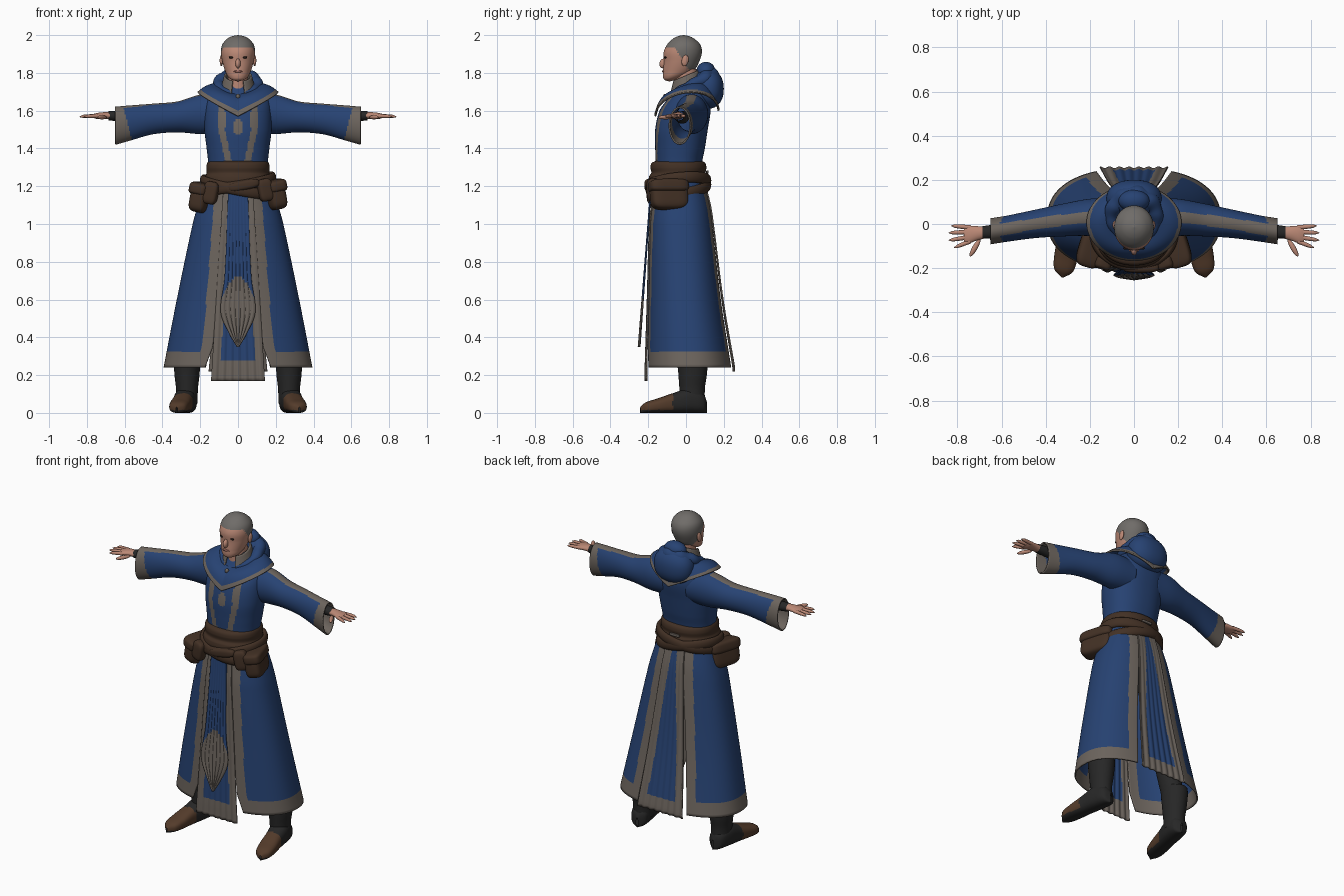
import bpy, bmesh
from math import sin, cos, asin, pi
from mathutils import Vector, Euler

old = bpy.data.objects.get("Cube")
if old:
    bpy.data.objects.remove(old)


def material(name, r, g, b):
    m = bpy.data.materials.new(name)
    m.use_nodes = True
    m.diffuse_color = (r, g, b, 1)
    bsdf = next(n for n in m.node_tree.nodes if n.type == 'BSDF_PRINCIPLED')
    bsdf.inputs["Base Color"].default_value = (r, g, b, 1)
    bsdf.inputs["Roughness"].default_value = 0.8
    return m


BLUE = material("robe blue", .02, .055, .17)
GREY = material("trim grey", .15, .128, .11)
BROWN = material("belt leather", .055, .03, .018)
SKIN = material("skin", .5, .25, .18)
HAIR = material("cropped hair", .16, .15, .14)
BLACK = material("boot black", .02, .02, .02)
TOE = material("toe leather", .09, .045, .024)
EYE = material("eye dark", .02, .012, .01)
LIP = material("lip", .38, .16, .13)


# ---------- helpers ----------
def power(v, p):
    return abs(v) ** p * (1 if v >= 0 else -1)


def mix(a, b, t):
    return a + (b - a) * t


def spline(rows):
    """Smooth lookup of the remaining columns from the first one."""
    def at(s):
        s = min(max(s, rows[0][0]), rows[-1][0])
        i = max(k for k in range(len(rows) - 1) if rows[k][0] <= s)
        a, b = rows[i], rows[i + 1]
        p, n = rows[max(i - 1, 0)], rows[min(i + 2, len(rows) - 1)]
        h = b[0] - a[0]
        t = (s - a[0]) / h
        out = []
        for j in range(1, len(a)):
            m = (b[j] - p[j]) / (b[0] - p[0]) * h
            k = (n[j] - a[j]) / (n[0] - a[0]) * h
            d = b[j] - a[j]
            out.append(a[j] + t * (m + t * (3 * d - 2 * m - k + t * (m + k - 2 * d))))
        return out
    return at


def surface(name, fn, nu, nv, mats, paint=None, thick=0):
    """Grid surface from fn(u, v); coincident edges are welded."""
    bm = bmesh.new()
    grid = [[bm.verts.new(fn(i / nu, j / nv)) for i in range(nu + 1)] for j in range(nv + 1)]
    for j in range(nv):
        for i in range(nu):
            f = bm.faces.new((grid[j][i], grid[j][i + 1], grid[j + 1][i + 1], grid[j + 1][i]))
            if paint:
                f.material_index = int(paint(f.calc_center_median()))
    bmesh.ops.remove_doubles(bm, verts=bm.verts, dist=.00005)
    bmesh.ops.recalc_face_normals(bm, faces=bm.faces)
    me = bpy.data.meshes.new(name)
    bm.to_mesh(me)
    bm.free()
    for m in mats:
        me.materials.append(m)
    me.shade_smooth()
    ob = bpy.data.objects.new(name, me)
    bpy.context.collection.objects.link(ob)
    if thick:
        mod = ob.modifiers.new("thickness", 'SOLIDIFY')
        mod.thickness, mod.offset = thick, 0
    return ob


def upright(name, rows, mats, paint=None, nu=64, nv=50, p=1.0, shift=0, s=1):
    """Loft along z; rows are z, half width, front y, back y."""
    at, lo, hi = spline(rows), rows[0][0], rows[-1][0]

    def fn(u, v):
        z, t = mix(lo, hi, v), 2 * pi * u
        w, f, b = at(z)[:3]
        x = shift(z) if shift else 0
        return s * (x + w * power(sin(t), p)), (f + b) / 2 - (b - f) / 2 * power(cos(t), p), z
    return surface(name, fn, nu, nv, mats, paint)


def sideways(name, rows, s, mats, paint=None, nu=48, nv=50, thick=0):
    """Loft along x; rows are x, centre y, centre z, radius y, radius z."""
    at, lo, hi = spline(rows), rows[0][0], rows[-1][0]

    def fn(u, v):
        x, t = mix(lo, hi, v), 2 * pi * u
        y, z, ry, rz = at(x)
        return s * x, y + ry * sin(t), z + rz * cos(t)
    return surface(name, fn, nu, nv, mats, paint, thick)


def blob(name, loc, size, mat, p=1.0, rot=(0, 0, 0), n=24):
    """Ellipsoid, or a rounded box for small p."""
    e = Euler(rot).to_matrix()

    def fn(u, v):
        a, b = 2 * pi * u, pi * (v - .5)
        c = power(cos(b), p)
        return e @ Vector((size[0] * c * power(cos(a), p), size[1] * c * power(sin(a), p),
                           size[2] * power(sin(b), p))) + Vector(loc)
    return surface(name, fn, n * 2, n, [mat])


# ---------- head ----------
upright("head", [(1.755, .001, -.09, -.085), (1.762, .03, -.113, -.06), (1.78, .053, -.122, -.01),
                 (1.81, .068, -.122, .04), (1.86, .083, -.118, .07), (1.91, .09, -.118, .084),
                 (1.95, .083, -.1, .075), (1.98, .058, -.07, .045), (1.995, .03, -.04, .015),
                 (2, .0005, -.015, -.014)], [SKIN, HAIR],
        lambda c: c.z > 1.935 - max(0, c.y + .06) * 1.6, nv=80)
upright("neck", [(1.64, .06, -.06, .06), (1.82, .052, -.065, .06)], [SKIN], nv=8)
blob("nose", (0, -.12, 1.85), (.014, .021, .026), SKIN, rot=(-.25, 0, 0), n=12)
blob("mouth", (0, -.12, 1.808), (.024, .007, .006), LIP, n=10)
for s, side in ((1, "left"), (-1, "right")):
    blob(side + "_eye", (s * .036, -.109, 1.882), (.013, .007, .006), EYE, n=10)
    blob(side + "_ear", (s * .088, -.005, 1.865), (.009, .018, .03), SKIN, rot=(-.2, 0, 0), n=12)


# ---------- bodice ----------
def bodice_paint(c):
    if c.y > -.05:
        return 0
    inner = mix(.035, .068, min(1, (c.z - 1.34) / .15))
    return inner < abs(c.x) < inner + .034 or (c.x / .028) ** 2 + ((c.z - 1.515) / .04) ** 2 < 1


upright("bodice", [(1.18, .16, -.16, .09), (1.32, .158, -.16, .085), (1.4, .166, -.163, .1),
                   (1.5, .178, -.163, .115), (1.6, .178, -.14, .13), (1.66, .165, -.1, .12),
                   (1.72, .11, -.06, .09), (1.77, .06, -.04, .06)],
        [BLUE, GREY], bodice_paint, nu=120, nv=80, p=.88)

# ---------- arms ----------
SLEEVE = [(.08, .025, 1.58, .09, .1), (.2, .03, 1.58, .08, .1), (.32, .018, 1.567, .07, .078),
          (.45, 0, 1.556, .06, .077), (.58, -.022, 1.533, .055, .09), (.65, -.033, 1.52, .055, .097)]
sleeve_at = spline(SLEEVE)


def sleeve_paint(c):
    y, z, ry, rz = sleeve_at(abs(c.x))
    stripe = c.z > z and abs(c.y - y) < .024 and abs(c.x) > .2
    return stripe or abs(c.x) > .585 + (c.z - z) * .25


FINGERS = (("index", -.078, .815, -.107), ("middle", -.058, .84, -.074),
           ("ring", -.036, .84, -.04), ("little", -.016, .828, -.008))
for s, side in ((1, "left"), (-1, "right")):
    sideways(side + "_sleeve", SLEEVE, s, [BLUE, GREY], sleeve_paint, 80, 80, .008)
    sideways(side + "_wristband", [(.5, -.02, 1.565, .036, .034), (.66, -.036, 1.572, .03, .026),
                                   (.685, -.038, 1.573, .028, .024)], s, [BLACK], nv=16)
    sideways(side + "_palm", [(.66, -.038, 1.573, .024, .02), (.71, -.042, 1.574, .032, .018),
                              (.75, -.048, 1.572, .04, .015), (.77, -.048, 1.572, .034, .009)],
             s, [SKIN], nv=16)
    for finger, y, x, tip in FINGERS:
        sideways(side + "_" + finger + "_finger",
                 [(.74, y, 1.572, .011, .011), (mix(.74, x, .8), mix(y, tip, .8), 1.57, .008, .008),
                  (x, tip, 1.567, .001, .001)], s, [SKIN], nu=12, nv=12)
    blob(side + "_thumb", (s * .72, -.107, 1.565), (.046, .012, .011), SKIN, rot=(0, 0, -s * 1.05), n=12)


# ---------- mantle, collar and hood ----------
def mantle(u, v):
    t = 2 * pi * u
    back = (1 - cos(t)) / 2
    wide = abs(sin(t))
    rim = Vector((.212 * sin(t), .005 - .168 * cos(t), mix(1.57, 1.6, back) + .11 * wide))
    top = Vector((.078 * sin(t), -.075 * cos(t), mix(1.685, 1.77, back)))
    out = Vector((sin(t) * .4, -cos(t) * .6, .8))
    return rim.lerp(top, v) + out * .022 * sin(pi * v)


def mantle_paint(c):
    wide = min(1, abs(c.x) / .212)
    back = max(0, min(1, (c.y + .16) / .33))
    return c.z < mix(1.598, 1.622, back) + .105 * wide and (c.x / .186) ** 2 + (c.y / .142) ** 2 > 1


surface("shoulder_mantle", mantle, 120, 36, [BLUE, GREY], mantle_paint, .01)


def collar(u, v):
    t = mix(.42, 2 * pi - .42, u)
    back = (1 - cos(t)) / 2
    r = mix(.088, .068, v)
    return r * sin(t), -r * cos(t), mix(mix(1.68, 1.74, back), mix(1.755, 1.815, back), v)


surface("collar", collar, 48, 8, [GREY], thick=.01)


def hood_roll(u, v):
    t, a = mix(.35, 2 * pi - .35, u), 2 * pi * v
    back = (1 - cos(t)) / 2
    r = mix(.018, .044, back) * (1 + .08 * sin(9 * t))
    d = .1 + r * cos(a)
    return d * sin(t), .03 - d * cos(t), mix(1.69, 1.785, back) + r * sin(a)


surface("hood_roll", hood_roll, 72, 20, [BLUE])
blob("hood_drape", (0, .115, 1.715), (.125, .085, .105), BLUE, .9)
blob("hood_fold", (0, .105, 1.81), (.07, .05, .048), BLUE, rot=(.3, 0, 0))
blob("throat_clasp", (0, -.11, 1.675), (.012, .012, .014), GREY, n=10)

# ---------- skirt ----------
skirt_shape = spline([(.24, .39, -.21, .25), (.6, .32, -.2, .19), (1, .236, -.19, .14),
                      (1.1, .208, -.18, .125), (1.24, .165, -.165, .09)])
front_edge = spline([(.24, .175), (.3, .152), (.36, .132), (1.24, .06)])
back_edge = spline([(.24, .17), (1.24, .05)])


def skirt_panel(s):
    def fn(u, v):
        z = mix(.24, 1.24, v)
        w, f, b = skirt_shape(z)
        start = asin((front_edge(z)[0] / w) ** (1 / .85))
        end = pi - asin((back_edge(z)[0] / w) ** (1 / .85))
        t = mix(start, end, u)
        return s * w * power(sin(t), .85), (f + b) / 2 - (b - f) / 2 * power(cos(t), .85), z
    return fn


def skirt_paint(c):
    edge = (front_edge if c.y < 0 else back_edge)(c.z)[0]
    return c.z < .325 or abs(c.x) < edge + .056


for s, side in ((1, "left"), (-1, "right")):
    surface(side + "_skirt", skirt_panel(s), 100, 60, [BLUE, GREY], skirt_paint, .008)


def strip(name, low, high, width, depth, paint):
    """Hanging cloth strip with a width and a y that depend on height."""
    def fn(u, v):
        z = mix(low, high, v)
        x = width(z) * (2 * u - 1)
        return x, depth(z) + .004 * cos(14 * pi * u) * (1 - v), z
    surface(name, fn, 48, 60, [BLUE, GREY], paint, .007)


front_width = spline([(.17, .142), (1.24, .075)])
strip("front_panel", .17, 1.24, lambda z: front_width(z)[0], lambda z: skirt_shape(z)[1] - .002,
      lambda c: c.z < .27 or abs(c.x) > front_width(c.z)[0] - .045)
back_width = spline([(.22, .155), (1.24, .06)])
strip("back_panel", .22, 1.24, lambda z: back_width(z)[0], lambda z: skirt_shape(z)[2] + .003,
      lambda c: c.z < .31 or abs(c.x) > back_width(c.z)[0] - .05)
tabard_width = spline([(.35, .003), (.42, .045), (.5, .083), (.56, .092), (.72, .07), (1.24, .05)])
strip("tabard", .35, 1.24, lambda z: tabard_width(z)[0], lambda z: mix(-.248, -.182, (z - .35) / .89),
      lambda c: c.z < .72 - (c.x / .08) ** 2 * .1)

# ---------- belt and pouches ----------
upright("belt", [(1.2, .165, -.17, .09), (1.215, .178, -.195, .108), (1.25, .174, -.196, .112),
                 (1.27, .166, -.184, .104), (1.3, .168, -.188, .108), (1.325, .162, -.18, .1),
                 (1.335, .15, -.155, .08)], [BROWN], nu=80, p=.92)


def sling(tilt, height):
    def fn(u, v):
        t, a = 2 * pi * u, 2 * pi * v
        r = .016 * cos(a)
        return ((.186 + r) * sin(t), -.04 - (.158 + r) * cos(t),
                height + tilt * sin(t) - .015 * cos(t) + .03 * sin(a))
    return fn


surface("sling_belt_high", sling(.03, 1.215), 72, 14, [BROWN])
surface("sling_belt_low", sling(-.035, 1.195), 72, 14, [BROWN])
blob("belt_bundle", (.03, -.195, 1.205), (.085, .026, .026), BROWN, .7, (0, -.2, 0))
blob("back_buckle", (0, .113, 1.275), (.035, .006, .008), GREY, .4, n=10)
for s, side, drop in ((1, "left", .015), (-1, "right", 0)):
    turn = (0, -s * .2, s * .3)
    blob(side + "_pouch", (s * .19, -.09, 1.135 + drop), (.05, .1, .075), BROWN, .5, turn)
    blob(side + "_pouch_flap", (s * .188, -.093, 1.185 + drop), (.056, .106, .035), BROWN, .5, turn)
    blob(side + "_front_pouch", (s * .145, -.175, 1.165 + drop), (.04, .03, .06), BROWN, .55, turn)

# ---------- legs and boots ----------
FOOT = spline([(0, .005, .06), (.05, .042, .1), (.25, .056, .13), (.5, .052, .105), (.75, .052, .075),
               (.92, .04, .055), (1, .004, .03)])


def foot(s):
    def fn(u, v):
        w, h = FOOT(v)
        t = 2 * pi * u
        side = w * power(cos(t), .8)
        return (s * (mix(.262, .325, v) + side), mix(.11, -.242, v) + side * .18,
                h / 2 * (1 + power(sin(t), .75)))
    return fn


for s, side in ((1, "left"), (-1, "right")):
    surface(side + "_foot", foot(s), 40, 40, [BLACK, TOE], lambda c: c.y < -.07 and c.z > .015)
    upright(side + "_boot_shaft", [(.05, .056, -.03, .1), (.13, .058, -.035, .1), (.2, .066, -.04, .11),
                                   (.31, .07, -.045, .115), (.32, .05, -.02, .09)], [BLACK],
            nu=32, nv=24, shift=lambda z: .27, s=s)
    upright(side + "_trouser", [(.25, .06, -.035, .1), (.7, .075, -.07, .08), (1.2, .08, -.1, .06)],
            [BLACK], nu=32, nv=16, shift=lambda z: mix(.265, .085, (z - .25) / .95), s=s)
